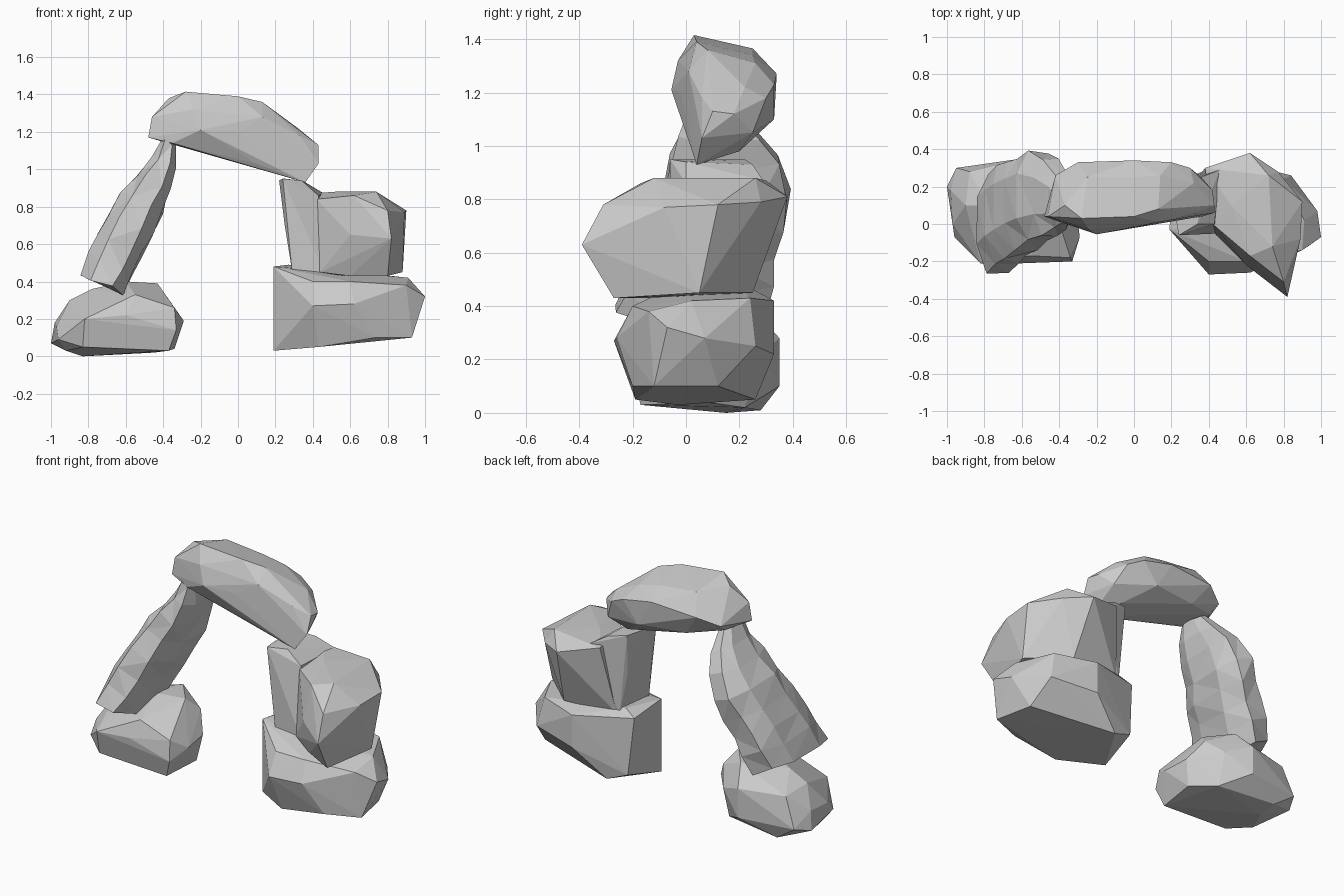
import bpy, bmesh, random
from mathutils import Vector

random.seed(4)


def finish(name, bm):
    bmesh.ops.recalc_face_normals(bm, faces=bm.faces)
    me = bpy.data.meshes.new(name)
    bm.to_mesh(me)
    bm.free()
    ob = bpy.data.objects.new(name, me)
    bpy.context.collection.objects.link(ob)
    return ob


def boulder(name, pts):
    """Angular boulder: convex hull of its corner points."""
    bm = bmesh.new()
    for p in pts:
        bm.verts.new(p)
    bmesh.ops.convex_hull(bm, input=bm.verts)
    loose = [v for v in bm.verts if not v.link_faces]
    bmesh.ops.delete(bm, geom=loose, context='VERTS')
    return finish(name, bm)


OCT = [(1, -.45), (1, .45), (.55, 1), (-.45, 1), (-1, .5), (-1, -.45), (-.5, -1), (.5, -1)]


def slab(name, stations, place, jitter):
    """Rough loft: station = (t, a_min, a_max, b_min, b_max), eight-sided rings."""
    bm = bmesh.new()
    rings = []
    for t, a0, a1, b0, b1 in stations:
        ring = []
        for u, v in OCT:
            k = 1 - random.uniform(0, jitter)
            a = (a0 + a1) / 2 + u * k * (a1 - a0) / 2
            b = (b0 + b1) / 2 + v * k * (b1 - b0) / 2
            s = t + random.uniform(-jitter, jitter) * .12
            ring.append(bm.verts.new(place(s, a, b, (a0 + a1) / 2)))
        rings.append(ring)
    for r, q in zip(rings, rings[1:]):
        for i in range(8):
            bm.faces.new((r[i], r[(i + 1) % 8], q[(i + 1) % 8], q[i]))
    bm.faces.new(rings[0][::-1])
    bm.faces.new(rings[-1])
    bmesh.ops.triangulate(bm, faces=bm.faces)
    return finish(name, bm)


# left footing boulder
boulder("left_base_rock", [
    (-1, .2, .07), (-.98, .18, .18), (-.95, .3, .1), (-.96, -.07, .09), (-.97, .0, .16),
    (-.9, .1, .3), (-.88, .28, .28), (-.78, .1, .36), (-.83, -.17, .05), (-.82, -.21, .2),
    (-.6, .05, .4), (-.55, .25, .39), (-.43, .1, .39), (-.38, .18, .31), (-.6, -.21, .22),
    (-.55, -.17, .33), (-.33, -.2, .14), (-.34, -.18, .26), (-.29, -.07, .19), (-.31, .1, .2),
    (-.37, -.17, .03), (-.34, .08, .04), (-.92, -.03, .03), (-.83, .15, 0), (-.82, .28, .01),
    (-.45, .22, .02), (-.6, .35, .1), (-.6, .35, .28), (-.45, .28, .22)])

# right footing boulder
boulder("right_base_rock", [
    (.19, -.03, .03), (.19, -.03, .48), (.2, .22, .45), (.23, .24, .1), (.27, .2, .49),
    (.4, -.27, .27), (.62, -.26, .28), (.4, -.2, .4), (.6, -.2, .4), (.43, -.19, .05),
    (.73, -.2, .1), (.93, -.12, .1), (.9, -.14, .38), (1, -.07, .32), (.98, .07, .28),
    (.91, .02, .42), (.8, .24, .43), (.84, .26, .25), (.55, .33, .42), (.55, .33, .22),
    (.36, .26, .05), (.88, .12, .1)])

# right upper boulder
boulder("right_upper_rock", [
    (.82, -.39, .63), (.8, -.31, .78), (.62, -.17, .86), (.74, -.12, .88), (.6, -.22, .65),
    (.8, -.27, .43), (.6, -.16, .43), (.89, -.08, .77), (.88, .05, .45), (.9, .12, .78),
    (.72, .26, .88), (.62, .38, .81), (.77, .28, .79), (.66, .25, .45), (.32, .22, .45),
    (.52, .1, .88), (.38, .3, .87), (.44, -.06, .45), (.42, 0, .84)])

# narrow spur on the inner side of the right stack
boulder("right_inner_spur", [
    (.24, -.06, .95), (.22, .05, .94), (.25, .22, .95), (.34, 0, .94), (.36, .25, .93),
    (.25, -.02, .7), (.26, .2, .7), (.29, -.05, .45), (.3, .22, .45), (.46, -.05, .45),
    (.46, .23, .45), (.43, 0, .86), (.46, .29, .87)])

# leaning left pillar, stacked along z with sloping layers
slab("left_pillar", [
    (.39, -.85, -.61, -.27, .30), (.5, -.81, -.55, -.23, .34), (.6, -.76, -.5, -.19, .36),
    (.71, -.7, -.45, -.15, .38), (.82, -.63, -.4, -.11, .4), (.94, -.54, -.36, -.07, .36),
    (1.05, -.46, -.33, -.03, .28), (1.14, -.41, -.33, 0, .19)],
    lambda t, a, b, c: Vector((a, b, t - .45 * (a - c))), .12)

# capstone spanning the gap
boulder("arch_capstone", [
    (-.48, .04, 1.17), (-.46, .04, 1.28), (-.37, .1, 1.38), (-.42, .26, 1.2), (-.4, .2, 1.15),
    (-.28, .03, 1.415), (-.25, .25, 1.365), (-.3, .33, 1.25), (-.2, -.055, 1.21),
    (-.24, -.03, 1.32), (-.35, 0, 1.14), (-.25, .0, 1.12), (0, .04, 1.39), (0, .25, 1.34),
    (0, .34, 1.27), (0, -.02, 1.2), (.13, .01, 1.28), (.13, .08, 1.36), (.14, .26, 1.31),
    (.1, .01, 1.03), (.36, .04, .93), (.43, .06, 1.03), (.43, .1, 1.13), (.42, .18, 1.12),
    (.33, .06, 1.18), (.32, .22, 1.22), (.3, .3, 1.18), (.36, .25, 1.05), (.1, .33, 1.1),
    (.2, .33, 1.23), (-.2, .28, 1.11), (.26, .2, .98)])
